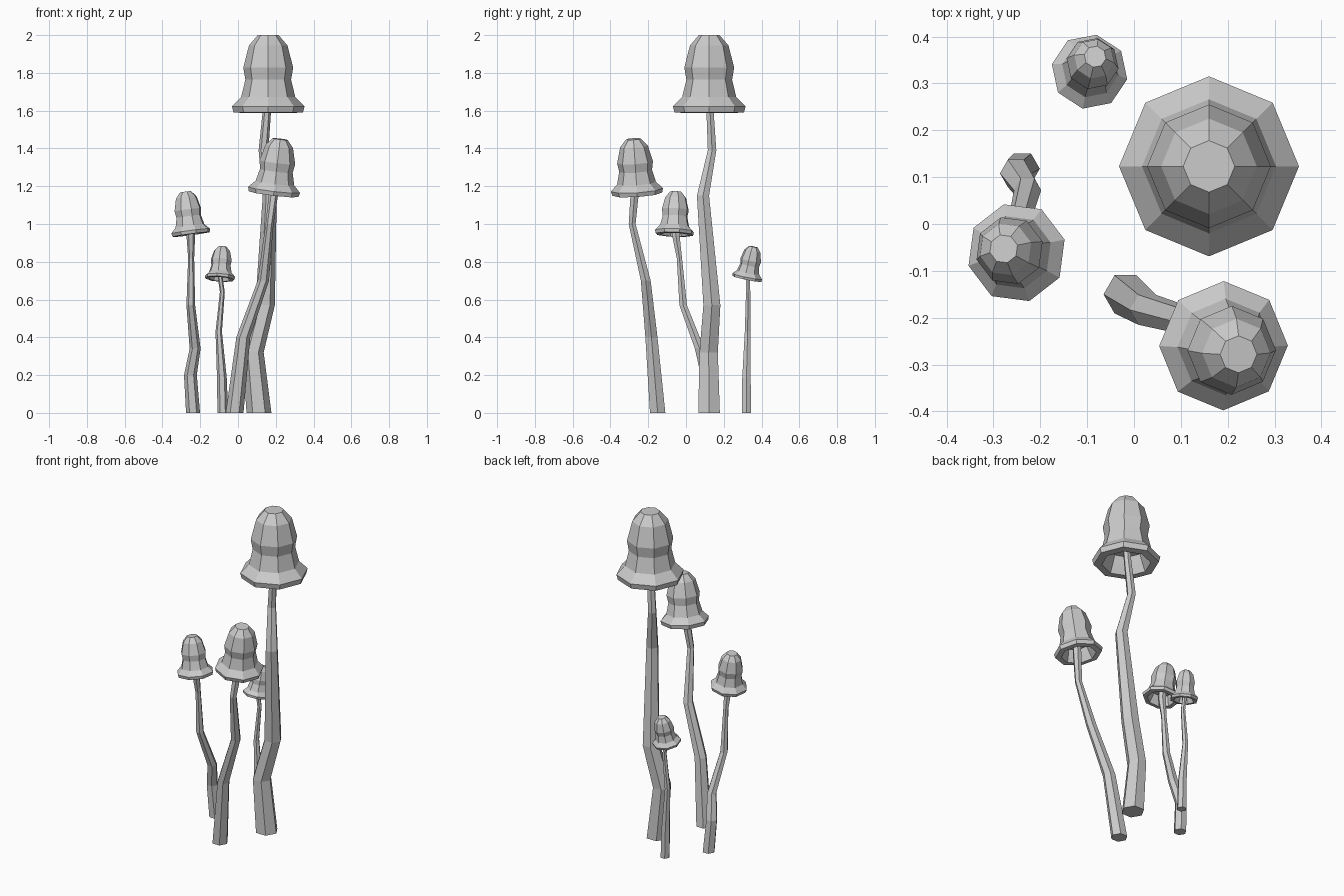
import bpy, bmesh
from math import cos, sin, pi, radians
from mathutils import Vector

# Cap profile (radius, height above rim): crown, waist, flared lip, hollow underside
CAP = [(0.055, 0.412), (0.102, 0.357), (0.132, 0.24), (0.121, 0.176),
       (0.143, 0.085), (0.192, 0.035), (0.184, 0.003), (0.138, 0.0),
       (0.118, 0.05), (0.10, 0.10)]


def skin_rings(name, rings):
    """Join equal-sized rings of points into one closed flat-shaded mesh."""
    bm = bmesh.new()
    loops = [[bm.verts.new(p) for p in ring] for ring in rings]
    n = len(loops[0])
    for a, b in zip(loops, loops[1:]):
        for i in range(n):
            j = (i + 1) % n
            bm.faces.new((a[i], a[j], b[j], b[i]))
    bm.faces.new(loops[0])
    bm.faces.new(loops[-1])
    bmesh.ops.recalc_face_normals(bm, faces=bm.faces)
    mesh = bpy.data.meshes.new(name)
    bm.to_mesh(mesh)
    bm.free()
    ob = bpy.data.objects.new(name, mesh)
    bpy.context.collection.objects.link(ob)


def ring(centre, radius, sides, spin=0.0, rot=None):
    pts = []
    for i in range(sides):
        a = spin + 2 * pi * i / sides
        v = Vector((radius * cos(a), radius * sin(a), 0))
        pts.append(Vector(centre) + (rot @ v if rot else v))
    return pts


def mushroom(name, rim, crown, scale, spin, path):
    # eight-sided bell cap, tilted from rim centre towards crown
    rim, crown = Vector(rim), Vector(crown)
    axis = (crown - rim).normalized()
    rot = Vector((0, 0, 1)).rotation_difference(axis)
    skin_rings(name + "_cap",
               [ring(rim + axis * h * scale, r * scale, 8, radians(spin), rot)
                for r, h in CAP])
    # six-sided crooked stem, ending inside the cap
    rings = [ring((x, y, z), r, 6) for x, y, z, r in path]
    rings.append(ring(rim + axis * 0.13 * scale, path[-1][3], 6, 0, rot))
    skin_rings(name + "_stem", rings)


mushroom("tall_mushroom", (0.16, 0.123, 1.588), (0.16, 0.123, 2.0), 1.0, 0,
         [(0.111, 0.122, 0, 0.066), (0.08, 0.12, 0.32, 0.056),
          (0.143, 0.137, 0.57, 0.052), (0.168, 0.09, 1.15, 0.037),
          (0.135, 0.138, 1.39, 0.026), (0.153, 0.127, 1.6, 0.022)])

mushroom("front_mushroom", (0.188, -0.258, 1.156), (0.223, -0.278, 1.45), 0.72, 0,
         [(-0.018, -0.15, 0, 0.047), (0.028, -0.183, 0.4, 0.037),
          (0.134, -0.213, 0.7, 0.030), (0.167, -0.285, 1.0, 0.021),
          (0.188, -0.272, 1.16, 0.025)])

mushroom("left_mushroom", (-0.248, -0.062, 0.943), (-0.278, -0.053, 1.17), 0.557, 15,
         [(-0.238, 0.118, 0, 0.037), (-0.252, 0.108, 0.2, 0.034),
          (-0.227, 0.072, 0.34, 0.029), (-0.25, -0.015, 0.57, 0.023),
          (-0.248, -0.035, 0.82, 0.016), (-0.25, -0.054, 0.94, 0.023)])

mushroom("back_mushroom", (-0.096, 0.322, 0.708), (-0.083, 0.357, 0.88), 0.427, -11,
         [(-0.081, 0.32, 0, 0.028), (-0.085, 0.32, 0.18, 0.026),
          (-0.102, 0.326, 0.43, 0.017), (-0.083, 0.329, 0.64, 0.013),
          (-0.093, 0.328, 0.71, 0.013)])
